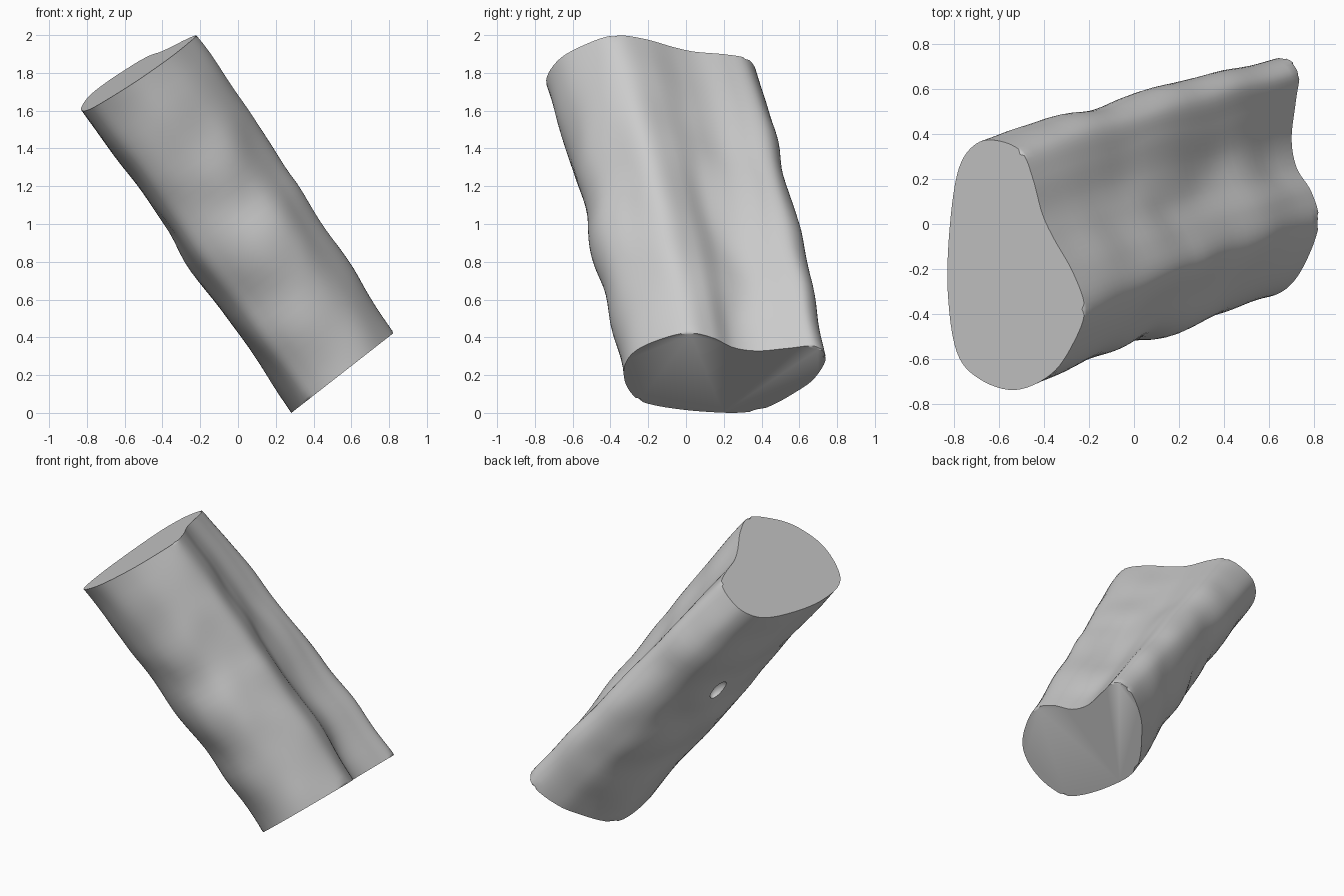
import bpy, bmesh, math
from mathutils import Vector, noise

if "Cube" in bpy.data.objects:
    bpy.data.objects.remove(bpy.data.objects["Cube"])

# matching outlines of the two cut ends: upper in (x, y), lower in (y, z)
UPPER = [(-.53, -.74), (-.37, -.67), (-.27, -.53), (-.22, -.38), (-.27, -.22), (-.36, -.06),
         (-.41, .05), (-.45, .2), (-.5, .32), (-.6, .37), (-.7, .36), (-.78, .25),
         (-.82, 0), (-.83, -.3), (-.79, -.57), (-.69, -.69)]
LOWER = [(-.33, .22), (-.29, .31), (-.18, .375), (0, .425), (.14, .4), (.25, .348),
         (.38, .33), (.55, .345), (.68, .355), (.74, .3), (.7, .21), (.61, .13),
         (.38, .015), (.1, .008), (-.2, .05), (-.3, .12)]
SUB, ROWS = 6, 32


def smooth_loop(pts):
    """Closed Catmull-Rom curve through the points."""
    out, n = [], len(pts)
    for i in range(n):
        a, b, c, d = (pts[(i + k) % n] for k in (-1, 0, 1, 2))
        for s in range(SUB):
            t = s / SUB
            out.append(0.5 * (2 * b + (c - a) * t + (2 * a - 5 * b + 4 * c - d) * t * t
                              + (3 * b - a - 3 * c + d) * t ** 3))
    return out


top = smooth_loop([Vector((x, y, 2 + .66 * (x + .22) + .09 * (y + .38))) for x, y in UPPER])
low = smooth_loop([Vector((.28 + 1.28 * z, y, z)) for y, z in LOWER])

# shaft: gently uneven loft between the two cut ends
bm = bmesh.new()
rings = []
for r in range(ROWS + 1):
    t = r / ROWS
    fade = math.sin(math.pi * t) ** 0.7 if 0 < r < ROWS else 0
    pts = [a.lerp(b, t) for a, b in zip(low, top)]
    centre = sum(pts, Vector()) / len(pts)
    ring = []
    for p in pts:
        out = (p - centre).normalized()
        p = p + fade * (out * .035 * noise.noise(p * 3.2) + Vector((.01, .02, 0)))
        ring.append(bm.verts.new(p))
    rings.append(ring)
n = len(top)
for a, b in zip(rings, rings[1:]):
    for i in range(n):
        j = (i + 1) % n
        bm.faces.new((a[i], a[j], b[j], b[i]))
# flat cut ends with a narrow softened rim
caps = [bm.faces.new(rings[0][::-1]), bm.faces.new(rings[-1])]
rim = list({e for f in caps for e in f.edges})
bmesh.ops.bevel(bm, geom=rim, offset=.014, segments=2, profile=.5, affect='EDGES')
bmesh.ops.recalc_face_normals(bm, faces=bm.faces)
low_z = min(v.co.z for v in bm.verts)
for v in bm.verts:
    v.co.z -= low_z
mesh = bpy.data.meshes.new("shaft_fragment")
bm.to_mesh(mesh)
bm.free()
shaft = bpy.data.objects.new("shaft_fragment", mesh)
bpy.context.collection.objects.link(shaft)

# small oval pit on the under side
hit, spot, normal, _ = shaft.closest_point_on_mesh(Vector((-.42, .2, 1.03)))
bpy.ops.mesh.primitive_uv_sphere_add(segments=32, ring_count=16, location=spot)
cutter = bpy.context.object
cutter.name = "pit_cutter"
cutter.scale = (.05, .05, .075)
cutter.rotation_euler = Vector((-.54, -.19, .8)).to_track_quat('Z', 'Y').to_euler()
cutter.hide_render = True
cutter.hide_set(True)
pit = shaft.modifiers.new("pit", 'BOOLEAN')
pit.operation = 'DIFFERENCE'
pit.solver = 'EXACT'
pit.object = cutter

bpy.ops.object.select_all(action='DESELECT')
shaft.select_set(True)
bpy.context.view_layer.objects.active = shaft
bpy.ops.object.modifier_apply(modifier=pit.name)
bpy.data.objects.remove(cutter)
bpy.ops.object.shade_smooth_by_angle(angle=math.radians(35))
